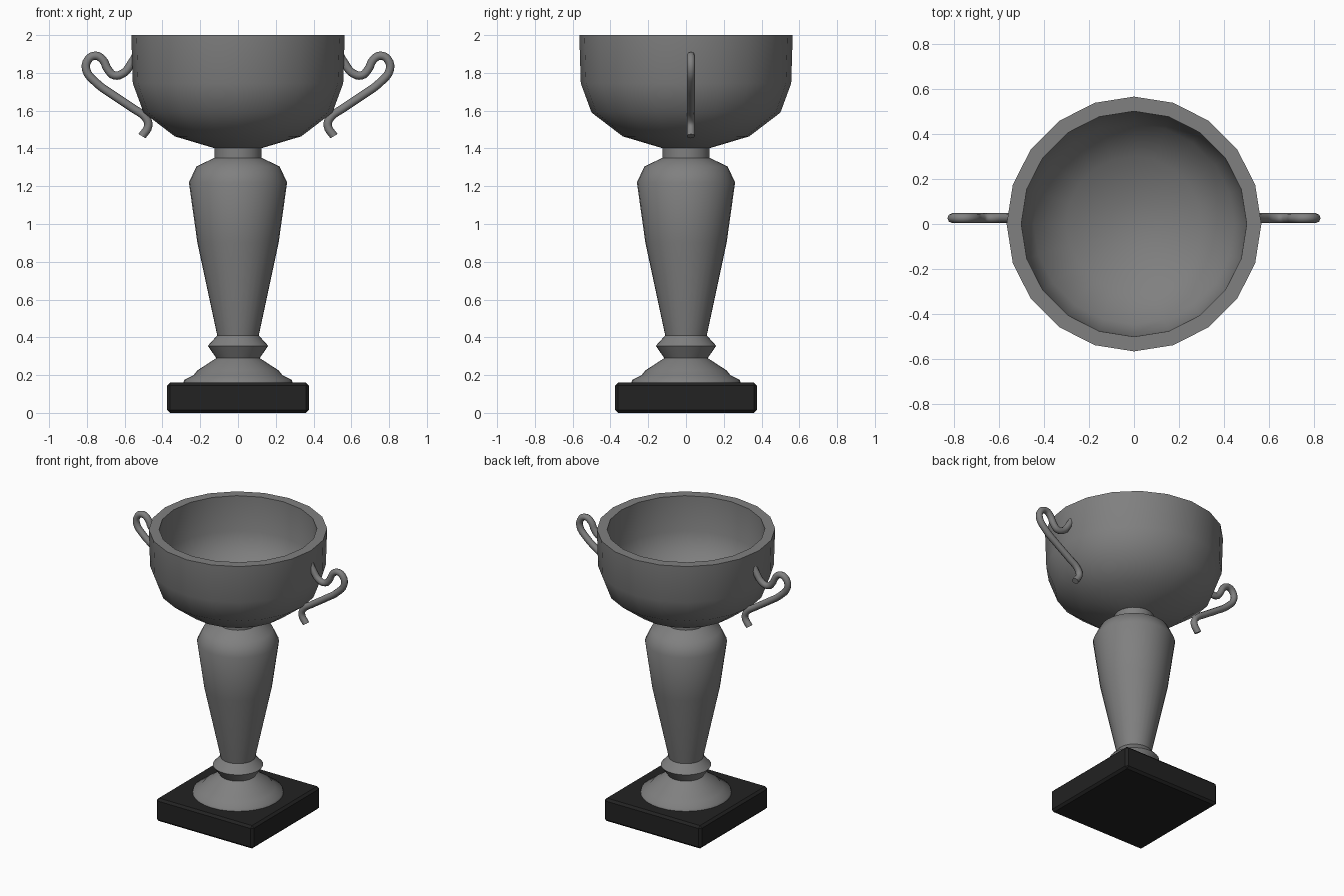
import bpy, bmesh, math
from mathutils import Vector

cube = bpy.data.objects.get("Cube")
if cube:
    bpy.data.objects.remove(cube, do_unlink=True)


def material(name, value):
    mat = bpy.data.materials.new(name)
    mat.use_nodes = True
    color = (value, value, value, 1)
    mat.diffuse_color = color
    mat.node_tree.nodes["Principled BSDF"].inputs["Base Color"].default_value = color
    return mat


metal = material("grey metal", 0.215)
black = material("black base", 0.016)


def add_object(name, data, mat):
    obj = bpy.data.objects.new(name, data)
    bpy.context.collection.objects.link(obj)
    data.materials.append(mat)
    return obj


def smooth(obj, angle):
    bpy.ops.object.select_all(action="DESELECT")
    obj.select_set(True)
    bpy.context.view_layer.objects.active = obj
    bpy.ops.object.shade_smooth_by_angle(angle=math.radians(angle))


def lathe(name, profile, sides, mat, angle):
    """Spin a (radius, height) profile around z, closing it at the axis."""
    bm = bmesh.new()
    verts = [bm.verts.new((r, 0, z)) for r, z in profile]
    edges = [bm.edges.new(pair) for pair in zip(verts, verts[1:])]
    bmesh.ops.spin(bm, geom=verts + edges, axis=(0, 0, 1), cent=(0, 0, 0),
                   angle=math.tau, steps=sides, use_duplicate=False)
    bmesh.ops.remove_doubles(bm, verts=bm.verts, dist=0.0005)
    bmesh.ops.recalc_face_normals(bm, faces=bm.faces)
    mesh = bpy.data.meshes.new(name)
    bm.to_mesh(mesh)
    bm.free()
    obj = add_object(name, mesh, mat)
    smooth(obj, angle)
    return obj


# Square plinth with chamfered edges
bm = bmesh.new()
bmesh.ops.create_cube(bm, size=1)
for v in bm.verts:
    v.co = Vector((v.co.x * 0.75, v.co.y * 0.75, (v.co.z + 0.5) * 0.16))
bmesh.ops.bevel(bm, geom=bm.edges[:], offset=0.015, segments=1, affect="EDGES")
mesh = bpy.data.meshes.new("plinth")
bm.to_mesh(mesh)
bm.free()
add_object("plinth", mesh, black)

# Turned stem: foot, collar, tapered column, shoulder and neck
lathe("stem", [(0, 0.155), (0.29, 0.155), (0.285, 0.175), (0.235, 0.2), (0.215, 0.225),
               (0.115, 0.29), (0.16, 0.355), (0.11, 0.41), (0.215, 0.9), (0.26, 1.22),
               (0.22, 1.305), (0.125, 1.35), (0.125, 1.42), (0, 1.42)], 32, metal, 50)

# Thick-walled open bowl
lathe("bowl", [(0, 1.385), (0.12, 1.4), (0.335, 1.464), (0.5, 1.59), (0.557, 1.745),
               (0.565, 2), (0.5, 2), (0.495, 1.755), (0.445, 1.625), (0.3, 1.515),
               (0.11, 1.46), (0, 1.45)], 20, metal, 40)

# Scrolled handle, mirrored to the other side
path = [(0.53, 1.91), (0.565, 1.85), (0.605, 1.8), (0.655, 1.787), (0.69, 1.82),
        (0.715, 1.868), (0.755, 1.891), (0.795, 1.868), (0.803, 1.815), (0.755, 1.752),
        (0.65, 1.675), (0.557, 1.613), (0.487, 1.56), (0.475, 1.52), (0.508, 1.465)]
for side, name in ((1, "left_handle"), (-1, "right_handle")):
    curve = bpy.data.curves.new(name, "CURVE")
    curve.dimensions = "3D"
    curve.bevel_depth = 0.022
    curve.bevel_resolution = 2
    curve.resolution_u = 4
    curve.use_fill_caps = True
    spline = curve.splines.new("BEZIER")
    spline.bezier_points.add(len(path) - 1)
    for point, (x, z) in zip(spline.bezier_points, path):
        point.co = (side * x, 0.026, z)
        point.handle_left_type = point.handle_right_type = "AUTO"
    obj = add_object(name, curve, metal)
    bpy.ops.object.select_all(action="DESELECT")
    obj.select_set(True)
    bpy.context.view_layer.objects.active = obj
    bpy.ops.object.convert(target="MESH")
    smooth(bpy.context.object, 50)
